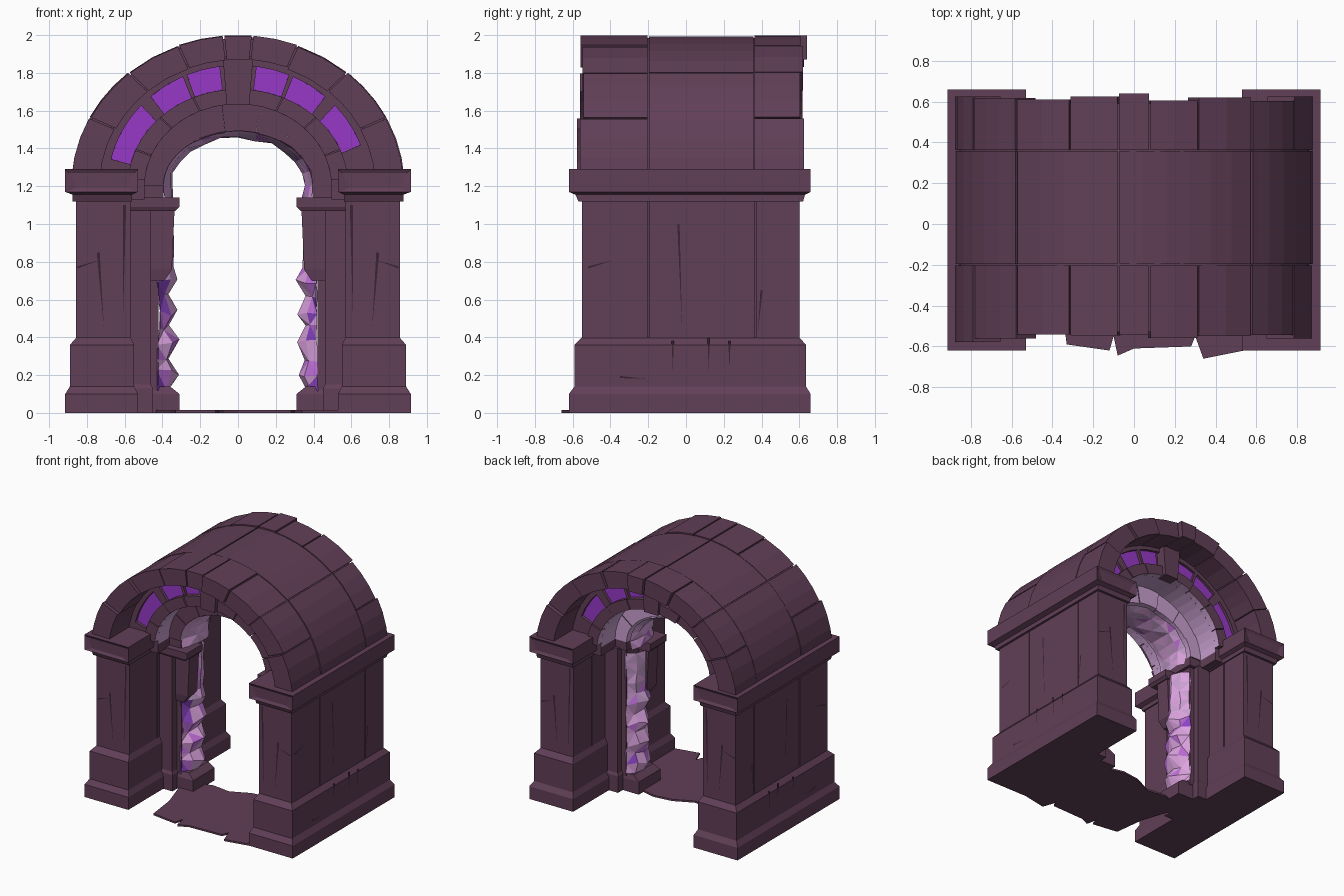
import bpy, bmesh, math, random
from mathutils import Vector

if "Cube" in bpy.data.objects:
    bpy.data.objects.remove(bpy.data.objects["Cube"])

random.seed(4)
CZ = 1.2  # height of the arch centre


def material(name, hexcol):
    rgb = [int(hexcol[i:i + 2], 16) / 255 for i in (0, 2, 4)]
    lin = [c / 12.92 if c <= 0.04045 else ((c + 0.055) / 1.055) ** 2.4 for c in rgb]
    m = bpy.data.materials.new(name)
    m.diffuse_color = (*lin, 1)
    m.use_nodes = True
    m.node_tree.nodes["Principled BSDF"].inputs["Base Color"].default_value = m.diffuse_color
    return m


STONE = material("plum_stone", "613F57")
GLASS = material("violet_panel", "9639C6")
LILAC = material("lilac_soffit", "C9A0D0")
PINK = material("pink_crystal", "DDA4E0")
ORCHID = material("orchid_crystal", "C070DA")
VIOLET = material("violet_crystal", "8A44C4")
DARK = material("dark_crack", "3A2534")


def finish(name, bm, *mats, closed=True):
    if closed:
        bmesh.ops.recalc_face_normals(bm, faces=bm.faces)
    me = bpy.data.meshes.new(name)
    bm.to_mesh(me)
    bm.free()
    for m in mats or (STONE,):
        me.materials.append(m)
    ob = bpy.data.objects.new(name, me)
    bpy.context.collection.objects.link(ob)
    return ob


def loft(bm, levels, s=1):
    """Stack of rectangles: each level is (z, x0, x1, y0, y1)."""
    rings = [[bm.verts.new((s * x, y, z)) for x, y in ((a, c), (b, c), (b, d), (a, d))]
             for z, a, b, c, d in levels]
    for lo, hi in zip(rings, rings[1:]):
        for i in range(4):
            j = (i + 1) % 4
            bm.faces.new((lo[i], lo[j], hi[j], hi[i]))
    bm.faces.new(rings[0])
    bm.faces.new(rings[-1])


def box(bm, x0, x1, y0, y1, z0, z1, s=1):
    loft(bm, [(z0, x0, x1, y0, y1), (z1, x0, x1, y0, y1)], s)


def ell(r, deg, y):
    t = math.radians(deg)
    return Vector((r[0] * math.cos(t), y, CZ + r[1] * math.sin(t)))


def sector(bm, t0, t1, rin, rout, y0, y1, soffit=0, back=0):
    """Curved block between two ellipses; soffit and back are material slots."""
    n = max(1, round((t1 - t0) / 8))
    rings = []
    for i in range(n + 1):
        t = t0 + (t1 - t0) * i / n
        rings.append([bm.verts.new(ell(r, t, y)) for r, y in
                      ((rin, y0), (rout, y0), (rout, y1), (rin, y1))])
    for a, b in zip(rings, rings[1:]):
        for i in range(4):
            j = (i + 1) % 4
            f = bm.faces.new((a[i], a[j], b[j], b[i]))
            f.material_index = (0, 0, back, soffit)[i]
    bm.faces.new(rings[0])
    bm.faces.new(rings[-1])


# side walls: plinth, block shaft, capital
for s, side in ((-1, "left"), (1, "right")):
    bm = bmesh.new()
    loft(bm, [(0, .53, .915, -.62, .66), (.1, .53, .915, -.62, .66), (.14, .55, .89, -.59, .635),
              (.36, .55, .89, -.59, .635), (.4, .57, .855, -.55, .60)], s)
    finish(side + "_plinth", bm)

    bm = bmesh.new()
    box(bm, .58, .84, -.54, .59, .38, 1.15, s)
    for y0, y1 in ((-.55, -.204), (-.196, .366), (.374, .60)):
        box(bm, .57, .857, y0, y1, .39, 1.14, s)
    finish(side + "_wall", bm)

    # capital with a sunken trapezoid on each end
    bm = bmesh.new()
    loft(bm, [(1.12, .56, .875, -.57, .62), (1.155, .56, .875, -.585, .63),
              (1.17, .53, .915, -.62, .66), (1.29, .53, .915, -.62, .66)], s)
    bmesh.ops.recalc_face_normals(bm, faces=bm.faces)
    bm.normal_update()
    ends = [f for f in bm.faces if abs(f.normal.y) > .99 and f.calc_area() > .03]
    bmesh.ops.inset_individual(bm, faces=ends, thickness=.03, depth=-.012)
    for f in ends:
        for v in f.verts:
            if v.co.z < 1.23:
                v.co.x += .04 * (1 if v.co.x < s * .7225 else -1)
    finish(side + "_capital", bm)

    # inner pillar carrying the crystal seam
    bm = bmesh.new()
    loft(bm, [(0, .31, .6, -.12, .15), (.1, .31, .6, -.12, .15), (.14, .36, .6, -.1, .14)], s)
    loft(bm, [(0, .45, .6, -.18, .21), (.13, .45, .6, -.18, .21), (.15, .46, .6, -.17, .2),
              (1.14, .46, .6, -.17, .2)], s)
    box(bm, .42, .5, -.11, .15, .12, 1.14, s)
    loft(bm, [(.7, .39, .5, -.12, -.02), (.76, .35, .5, -.13, -.01), (1.1, .335, .5, -.13, -.01)], s)
    loft(bm, [(1.07, .33, .6, -.19, 0), (1.09, .31, .6, -.2, 0), (1.14, .31, .6, -.2, 0)], s)
    finish(side + "_inner_pillar", bm)

    # thin cracks on the outer wall and the front and back faces
    bm = bmesh.new()
    for y, z, dy, dz in ((-.04, 1.0, .02, -.58), (-.52, .77, .14, .04), (.4, .65, -.02, -.23),
                         (.12, .4, 0, -.18), (.23, .38, 0, -.15), (-.07, .38, 0, -.15), (-.35, .19, .14, -.01)):
        x = .858 if min(z, z + dz) > .4 else .892
        w = (.006, 0) if abs(dz) > abs(dy) else (0, .006)
        bm.faces.new([bm.verts.new(p) for p in ((s * x, y - w[0], z - w[1]), (s * x, y + w[0], z + w[1]),
                                                (s * x, y + dy, z + dz))])
    for y in (-.552, .602):
        for x, z, dx, dz in ((.6, 1.1, .01, -.65), (.74, .85, -.03, -.4), (.85, .77, -.12, .04)):
            w = (.008, 0) if abs(dz) > abs(dx) else (0, .006)
            bm.faces.new([bm.verts.new(p) for p in ((s * (x - w[0]), y, z - w[1]), (s * (x + w[0]), y, z + w[1]),
                                                    (s * (x + dx), y, z + dz))])
    finish(side + "_cracks", bm, DARK, closed=False)

# outer vault: solid core plus separate stones in three rows
bm = bmesh.new()
sector(bm, 2, 178, (.75, .69), (.865, .785), -.53, .59)
finish("vault_core", bm)
bm = bmesh.new()
small = [3, 27, 49, 69, 85, 95, 111, 131, 153, 177]
large = [3, 49, 95, 131, 177]
for cuts, y0, y1, row in ((small, -.55, -.203, 0), (large, -.197, .357, 1), (small, .363, .61, 2)):
    for a, b in zip(cuts, cuts[1:]):
        k = random.uniform(-.006, .004)
        low = .02 if a < 20 or b > 160 else 0
        f = y0 - (random.uniform(-.01, .012) + low if row == 0 else 0)
        g = y1 + (random.uniform(-.01, .02) if row == 2 else 0)
        if a == 85 and row == 2:
            g, k = .64, .004
        sector(bm, a + .3, b - .3, (.73 + k, .67 + k), (.88 + k, .797 + k), f, g)
finish("vault_stones", bm)

# recessed arch with lilac underside
Y0, Y1 = -.30, .36
bm = bmesh.new()
sector(bm, 0, 180, (.495, .435), (.76, .70), Y0, Y1, 1)
for s in (-1, 1):
    box(bm, .495, .6, Y0, Y1, 1.13, CZ, s)
finish("recessed_arch", bm, STONE, LILAC)

# raised trim, dividers, keystones and violet panels on both faces
panels = [(20, 42), (48, 65), (67, 82), (98, 113), (115, 132), (138, 167)]
for side, ya, sg in (("front", Y0, -1), ("back", Y1, 1)):
    def span(d, base=ya, g=sg):
        return sorted((base - g * .01, base + g * d))
    bm = bmesh.new()
    for a, b in panels:
        sector(bm, a, b, (.585, .515), (.69, .64), *sorted((ya, ya + sg * .008)))
    finish(side + "_panels", bm, GLASS)
    bm = bmesh.new()
    trim = [4, 22, 45, 66, 84, 96, 114, 135, 158, 176]
    for a, b in zip(trim, trim[1:]):
        sector(bm, a + .3, b - .3, (.495, .435), (.585, .515), *span(.04 + random.uniform(0, .02)), 1)
    sector(bm, 3, 177, (.69, .64), (.74, .68), *span(.03))
    edges = [3] + [v for p in panels for v in p] + [177]
    for a, b in zip(edges[::2], edges[1::2]):
        if b < 84 or a > 96:
            sector(bm, a, b, (.58, .51), (.70, .65), *span(.03))
    y0, y1 = span(.08)
    loft(bm, [(1.63, -.06, .06, y0, y1), (1.88, -.08, .08, y0, y1)])
    finish(side + "_arch_trim", bm, STONE, LILAC)

# inner rib, lilac underneath and behind
bm = bmesh.new()
cuts = [0, 28, 52, 76, 100, 126, 152, 180]
for a, b in zip(cuts, cuts[1:]):
    e = random.uniform(0, .02)
    sector(bm, a, b, (.395, .285 + e / 2), (.5, .44), -.14 - e, .17 + e, 1, 1)
for s in (-1, 1):
    box(bm, .395, .52, -.15, .18, 1.13, CZ, s)
finish("inner_rib", bm, STONE, LILAC)


# faceted crystals, violet on the forward facets at mid height
def crystals(name, rows):
    bm = bmesh.new()
    grid = [[bm.verts.new(p) for p in r] for r in rows]
    for i, (a, b) in enumerate(zip(grid, grid[1:])):
        for j in range(len(a) - 1):
            q = (a[j], a[j + 1], b[j + 1], b[j])
            tris = ((0, 1, 2), (0, 2, 3)) if (i + j) % 2 else ((0, 1, 3), (1, 2, 3))
            for t in tris:
                f = bm.faces.new([q[k] for k in t])
                z = f.calc_center_median().z
                if z > .72:
                    w = (3, 1, 0, 6) if z < 1.15 else (6, 1, 0, 3)
                elif j == 0:
                    w = (2, 4, 3, 0)
                else:
                    w = (9, 1, .3, 0)
                f.material_index = random.choices((0, 1, 2, 3), w)[0]
    finish(name, bm, PINK, ORCHID, VIOLET, LILAC)


WIDTH = (-.11, -.06, .02, .1, .15)
DEPTH = (0, .6, 1, .7, 0)
for s, side in ((-1, "left"), (1, "right")):
    rows = []
    for i in range(13):
        z = .13 + i * .08
        k = (.6, 1.05)[i % 2] if i < 8 else .85
        j = .02 if i < 8 else .006
        rows.append([(s * (.43 - .1 * d * k - random.uniform(0, j)), y + random.uniform(-.01, .01),
                      z + random.uniform(-j, j)) for y, d in zip(WIDTH, DEPTH)])
    crystals(side + "_crystals", rows)
rows = []
for i in range(15):
    row = []
    for y, d in zip((-.15, -.09, .0, .1, .16), (.1, .5, .85, 1, .5)):
        k = d * random.uniform(.7, 1.1)
        row.append(ell((.405 - .055 * k, .30 - .05 * k), -14 + i * 208 / 14, y + random.uniform(-.01, .01)))
    rows.append(row)
crystals("arch_crystals", rows)

# broken floor slab
outline = [(-.33, -.59), (-.12, -.62), (-.10, -.55), (-.08, -.645), (0, -.61), (.28, -.60), (.30, -.55),
           (.34, -.66), (.54, -.62), (.56, .1), (.36, .08), (.2, .12), (.05, .1), (-.1, .03),
           (-.25, .05), (-.42, .0), (-.44, -.1), (-.36, -.35)]
bm = bmesh.new()
base = bm.faces.new([bm.verts.new((x, y, 0)) for x, y in outline])
ext = bmesh.ops.extrude_face_region(bm, geom=[base])
bmesh.ops.translate(bm, vec=(0, 0, .014), verts=[v for v in ext["geom"] if isinstance(v, bmesh.types.BMVert)])
finish("floor_slab", bm)
